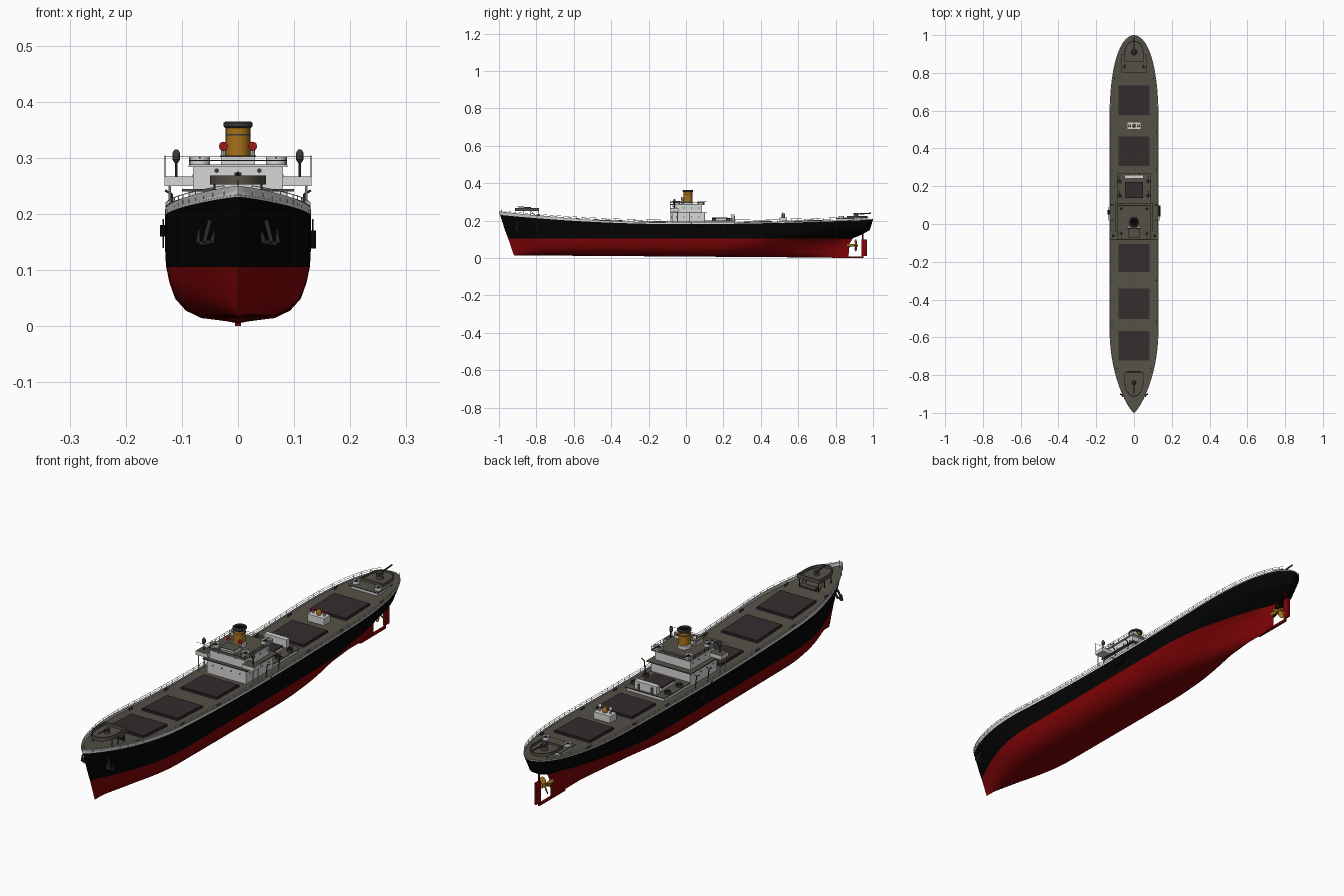
import bpy, bmesh, math
from mathutils import Vector, Matrix

if "Cube" in bpy.data.objects:
    bpy.data.objects.remove(bpy.data.objects["Cube"])
pi = math.pi

def material(name, rgb):
    m = bpy.data.materials.new(name)
    m.diffuse_color = (*rgb, 1)
    m.use_nodes = True
    m.node_tree.nodes["Principled BSDF"].inputs["Base Color"].default_value = m.diffuse_color
    return m
RED = material("hull_red", (.22, .0012, .0018))
BLACK = material("hull_black", (.0012, .0012, .0012))
WHITE = material("white_paint", (.68, .68, .68))
DECK = material("deck_grey", (.09, .082, .063))
HATCH = material("hatch_brown", (.034, .025, .027))
GOLD = material("buff_gold", (.4, .17, .01))
METAL = material("dark_metal", (.045, .043, .038))
VENT = material("vent_red", (.3, .008, .008))

# ---------- helpers: each named part collects geometry in one bmesh ----------
parts = {}
def part(name, mat):
    return parts.setdefault(name, (bmesh.new(), [mat]))[0]

def sheer(y):
    return .178 + (.05 if y < 0 else .02) * y * y
def deck_z(y):
    return sheer(y) + .006
def shape(y, y0, y1, B, Lb, pb, Ls, ps):
    a = min(max((y - y0) / Lb, 0), 1) ** pb
    c = min(max((y1 - y) / Ls, 0), 1) ** ps
    return B * math.sin(pi / 2 * a) * math.sin(pi / 2 * c)
def deck_w(y):
    return shape(y, -1, 1, .13, .45, .75, .45, .5)

def box(name, mat, x0, x1, y0, y1, z0, z1, follow=False):
    M = Matrix.Translation(((x0+x1)/2, (y0+y1)/2, (z0+z1)/2)) @ Matrix.Diagonal((x1-x0, y1-y0, z1-z0, 1))
    vs = bmesh.ops.create_cube(part(name, mat), size=1, matrix=M)["verts"]
    if follow:  # sit on the curved deck
        for v in vs:
            v.co.z += deck_z(v.co.y)

def rod(name, mat, p, q, r, r2=None, n=8):
    p, q = Vector(p), Vector(q)
    d = q - p
    M = Matrix.Translation((p+q)/2) @ d.to_track_quat('Z', 'Y').to_matrix().to_4x4()
    bmesh.ops.create_cone(part(name, mat), cap_ends=True, segments=n, radius1=r,
                          radius2=r if r2 is None else r2, depth=d.length, matrix=M)

def rings(name, mat, loops):
    bm = part(name, mat)
    L = [[bm.verts.new(c) for c in lp] for lp in loops]
    n = len(L[0])
    for a, b in zip(L, L[1:]):
        for i in range(n):
            bm.faces.new((a[i], a[(i+1) % n], b[(i+1) % n], b[i]))
    bm.faces.new(L[0]); bm.faces.new(L[-1])

def lathe(name, mat, cx, cy, prof, n=20, sy=1):
    rings(name, mat, [[(cx + r*math.cos(2*pi*i/n), cy + sy*r*math.sin(2*pi*i/n), z) for i in range(n)] for r, z in prof])

def tub(name, mat, pts, cy, z0, z1):  # walled platform from an outline
    k = .93
    inner = [(x*k, cy + (y-cy)*k) for x, y in pts]
    rings(name, mat, [[(*p, z) for p in o] for o, z in ((pts, z0), (pts, z1), (inner, z1), (inner, z0+.004))])

def gun(name, x, y, z, dy, L):
    lathe(name, METAL, x, y, [(L*.2, z), (L*.1, z+L*.2)], 10)
    box(name, METAL, x-L*.1, x+L*.1, y-L*.17, y+L*.17, z+L*.15, z+L*.3)
    rod(name, METAL, (x, y, z+L*.23), (x, y+dy*L, z+L*.3), L*.05, L*.035)

# ---------- hull: lofted waterlines, then bulwark and deck ----------
# (height, half breadth, start, end, bow length, bow power, stern length, stern power, colour slot above)
up = lambda d: (lambda y: sheer(y) + d(y))
low = lambda z: (lambda y: z + (.008 - .007*y) * (1 - z/.105))
D = (-1, 1, .45, .75, .45, .5)
bul = up(lambda y: .011 + (.011*y*y if y < 0 else 0))
levels = [
    (low(0), 0, -.92, .87, .4, 1, .75, 1.6, 0),
    (low(.008), .066, -.922, .87, .42, 1.1, .75, 1.6, 0),
    (low(.022), .093, -.927, .87, .42, 1.05, .75, 1.5, 0),
    (low(.045), .112, -.933, .872, .42, 1, .7, 1.4, 0),
    (low(.075), .122, -.942, .875, .42, 1, .62, 1.25, 0),
    (low(.105), .128, -.951, .89, .43, .95, .55, 1, 1),
    (lambda y: .125, .1295, -.959, .94, .44, .9, .5, .75, 1),
    (lambda y: .15, .13, -.968, .983, .45, .86, .47, .6, 1),
    (up(lambda y: .003 if y < 0 else .003 + .004*y), .13, -.994, 1, .45, .77, .45, .5, 2),
    (bul, .13, *D, 2), (bul, -.13, *D, 2),
    (deck_z, -.13, *D, 3), (deck_z, 0, *D, 3)]
bm = bmesh.new()
N = 64
for s in (-1, 1):
    prev = None
    for zf, B, y0, y1, Lb, pb, Ls, ps, slot in levels:
        row = []
        for i in range(N + 1):
            y = y0 + (y1 - y0) * (.5 - .5*math.cos(pi*i/N))
            w = shape(y, y0, y1, abs(B), Lb, pb, Ls, ps)
            if B < 0:  # inner face of the bulwark
                w = max(w - .003, 0)
            row.append(bm.verts.new((s*w, y, zf(y))))
        if prev:
            for i in range(N):
                bm.faces.new((prev[i], prev[i+1], row[i+1], row[i])).material_index = pslot
        prev, pslot = row, slot
bmesh.ops.remove_doubles(bm, verts=bm.verts, dist=1e-5)
parts["hull"] = (bm, [RED, BLACK, WHITE, DECK])

# ---------- stern gear ----------
box("keel_shoe", RED, -.005, .005, .78, .945, 0, .008)
box("rudder", RED, -.004, .004, .937, .968, .012, .1)
rod("rudder_stock", RED, (0, .945, .0), (0, .945, .14), .004)
rod("propeller_hub", GOLD, (0, .86, .068), (0, .92, .068), .009, .005, 12)
for k in range(4):
    M = (Matrix.Translation((0, .908, .068)) @ Matrix.Rotation(k*pi/2 + .4, 4, 'Y') @ Matrix.Translation((0, 0, .018))
         @ Matrix.Rotation(.6, 4, 'Z') @ Matrix.Diagonal((.011, .002, .017, 1)))
    bmesh.ops.create_uvsphere(part("propeller_blades", GOLD), u_segments=10, v_segments=8, radius=1, matrix=M)

# ---------- cargo hatches ----------
for y0, y1, w in ((.58, .73, .078), (.31, .46, .078), (-.25, -.11, .078), (-.5, -.345, .078), (-.72, -.57, .078)):
    box("hatch_coamings", HATCH, -w-.003, w+.003, y0-.003, y1+.003, -.004, .007, True)
    box("hatch_covers", HATCH, -w, w, y0, y1, 0, .0095, True)

# ---------- midship house ----------
box("lower_house", WHITE, -.088, .088, -.075, .1, .178, .24)
box("boat_deck", DECK, -.1, .1, -.085, .112, .24, .244)
box("upper_house", WHITE, -.08, .08, -.07, .085, .244, .284)
box("bridge_deck", WHITE, -.088, .088, -.085, .1, .284, .287)
box("bridge_deck_floor", DECK, -.0875, .0875, -.0845, .0995, .286, .288)
box("wheelhouse", WHITE, -.03, .03, -.07, -.025, .288, .302)
box("wheelhouse_roof", DECK, -.032, .032, -.073, -.022, .302, .304)
box("aft_base", WHITE, -.085, .085, .1, .262, .178, .198)
box("aft_deck", DECK, -.09, .09, .1, .268, .198, .201)
box("middle_hatch_trunk", WHITE, -.047, .047, .138, .222, .2, .212)
box("middle_hatch_cover", HATCH, -.047, .047, .138, .222, .212, .217)
box("aft_cabin", WHITE, -.05, .05, .24, .26, .2, .234)
for s in (-1, 1):
    box("bridge_wings", WHITE, *sorted((s*.078, s*.131)), -.085, -.04, .25, .266)
    box("wing_floors", DECK, *sorted((s*.08, s*.129)), -.083, -.042, .2655, .267)
    for y in (-.08, -.045):
        rod("wing_posts", WHITE, (s*.122, y, .185), (s*.122, y, .252), .0022)
    rod("signal_lamps", METAL, (s*.11, -.062, .266), (s*.11, -.062, .296), .002)
    lathe("signal_lamps", METAL, s*.11, -.062, [(.003, .291), (.007, .297), (.007, .308), (.003, .315)], 10)
    for y in (-.05, .08):  # gun tubs at bridge corners
        lathe("bridge_gun_tubs", WHITE, s*.068, y, [(.018, .287), (.018, .301), (.0165, .301), (.0165, .29)])
        lathe("tub_floors", DECK, s*.068, y, [(.0165, .289), (.0165, .2915)])
        gun("light_guns", s*.068, y, .2915, -1 if y < 0 else 1, .03)
    for y in (.15, .225):
        lathe("aft_gun_tubs", METAL, s*.075, y, [(.012, .2), (.012, .212), (.0105, .212), (.0105, .203)], 14)
        gun("light_guns", s*.075, y, .206, 1, .026)
    # portholes and doors
    for x in (.038,):
        rod("portholes", METAL, (s*x, -.068, .277), (s*x, -.0715, .277), .004, n=12)
    for x in (.02, .06):
        rod("portholes", METAL, (s*x, -.07, .22), (s*x, -.0765, .22), .003, n=12)
    for y in (-.05, -.01, .03, .07):
        rod("portholes", METAL, (s*.07, y, .22), (s*.0895, y, .22), .003, n=12)
        rod("portholes", METAL, (s*.07, y, .267), (s*.0815, y, .267), .003, n=12)
    box("doors", METAL, s*.03-.006, s*.03+.006, .25, .2615, .203, .226)
    # davits
    for y in (.02, .1):
        rod("davits", METAL, (s*.112, y, .185), (s*.118, y, .235), .002)
        rod("davits", METAL, (s*.118, y, .235), (s*.13, y, .242), .002)
    # bridge railing
    for z in (.295, .302):
        rod("bridge_rails", METAL, (s*.087, -.084, z), (s*.087, .099, z), .0007, n=5)
        rod("bridge_rails", METAL, (s*.087, -.084, z), (0, -.084, z), .0007, n=5)
        rod("bridge_rails", METAL, (s*.087, .099, z), (0, .099, z), .0007, n=5)
    rod("bridge_rails", METAL, (s*.13, -.084, .302), (s*.087, -.084, .302), .0007, n=5)
    rod("bridge_rails", METAL, (s*.13, -.084, .26), (s*.13, -.084, .304), .0007, n=5)
    for i in range(7):
        rod("bridge_rails", METAL, (s*.087, -.084+i*.0305, .287), (s*.087, -.084+i*.0305, .302), .0007, n=5)
    # anchors
    rod("anchors", METAL, (s*.05, -.9, .188), (s*.06, -.912, .15), .004)
    rod("anchors", METAL, (s*.048, -.912, .15), (s*.068, -.902, .147), .004)
    for d in (-.011, .013):
        rod("anchors", METAL, (s*.058+s*d, -.908+.006*(d > 0), .148), (s*.054+s*d*1.2, -.9, .172), .0045, .002)
    # mooring bollards
    for y in (-.78, -.53, -.3, .28, .49, .77):
        for d in (0, .014):
            rod("bollards", METAL, (s*(deck_w(y)-.013), y+d, deck_z(y)-.003), (s*(deck_w(y)-.013), y+d, deck_z(y)+.008), .003)
# gangway and side float
box("side_float", BLACK, .128, .139, .04, .098, .138, .17)
box("small_side_float", BLACK, -.139, -.128, .05, .075, .16, .18)
for s in (-1, 1):
    rod("gangways", METAL, (s*.133, .02, .19), (s*.133, .09, .14), .0015)

# ---------- funnel and ventilators ----------
lathe("funnel_base", WHITE, 0, .01, [(.026, .286), (.026, .3), (.022, .303)])
lathe("funnel", GOLD, 0, .01, [(.022, .3), (.022, .355)], 24, 1.1)
lathe("funnel_cap", METAL, 0, .01, [(.023, .353), (.026, .356), (.026, .362), (.022, .365), (.019, .365), (.018, .356)], 24, 1.1)
lathe("funnel_throat", BLACK, 0, .01, [(.0185, .355), (.0185, .358)], 24, 1.1)
lathe("funnel_band", METAL, 0, .01, [(.0226, .34), (.0226, .342)], 24, 1.1)
def cowl(x, y, z, h, r):
    rod("vent_pipes", WHITE, (x, y, z), (x, y, z+h), r*.6, n=10)
    rod("vent_cowl_backs", WHITE, (x, y+r*.8, z+h), (x, y-r*.8, z+h+r*.2), r*.6, r, 12)
    rod("vent_cowls", VENT, (x, y-r*.5, z+h+r*.15), (x, y-r*.95, z+h+r*.22), r, r, 12)
for s in (-1, 1):
    cowl(s*.026, -.018, .287, .032, .008)

# ---------- aft winch house ----------
zh = deck_z(.52)
box("winch_house", WHITE, -.037, .037, .5, .54, zh-.003, zh+.028)
lathe("winch_house_mast", GOLD, 0, .52, [(.009, zh+.028), (.009, zh+.045), (.006, zh+.05)], 12)
for s in (-1, 1):
    cowl(s*.024, .52, zh+.028, .018, .007)

# ---------- bow gun platform ----------
front = [(.05, -.785)] + [(.05*math.cos(a*pi/12), -.84-.075*math.sin(a*pi/12)) for a in range(13)] + [(-.05, -.785)]
tub("bow_gun_platform", DECK, front, -.845, .252, .268)
gun("bow_gun", 0, -.84, .256, -1, .06)
for s in (-1, 1):
    for y in (-.79, -.83, -.87):
        rod("platform_legs", METAL, (s*.042, y, .205), (s*.042, y, .254), .002)
    rod("platform_legs", METAL, (s*.042, -.79, .21), (s*.042, -.83, .253), .0015)
rod("windlass", METAL, (-.035, -.79, .226), (.035, -.79, .226), .009, n=12)
rod("jackstaff", METAL, (0, -.985, .23), (0, -.985, .26), .001)

# ---------- stern house and gun platform ----------
box("stern_house", WHITE, -.06, .06, .81, .9, .185, .21)
box("stern_house_roof", DECK, -.066, .066, .803, .9, .21, .213)
back = [(.05, .86)] + [(.05*math.cos(a*pi/12), .91+.06*math.sin(a*pi/12)) for a in range(13)] + [(-.05, .86)]
tub("stern_gun_platform", DECK, back, .91, .212, .224)
gun("stern_gun", 0, .91, .216, 1, .08)
for s in (-1, 1):
    lathe("stern_tubs", WHITE, s*.05, .83, [(.014, .212), (.014, .226), (.0125, .226), (.0125, .216)], 14)
    lathe("tub_floors", DECK, s*.05, .83, [(.0125, .215), (.0125, .2175)], 14)
    gun("light_guns", s*.05, .83, .2175, 1, .026)
    rod("platform_legs", METAL, (s*.035, .94, .19), (s*.035, .94, .215), .002)

# ---------- deck railing ----------
for s in (-1, 1):
    pts = [(s*(deck_w(y)-.0015), y, sheer(y)) for y in [-.97 + 1.95*i/56 for i in range(57)]]
    for a, b in zip(pts, pts[1:]):
        for h in (.018, .025):
            rod("deck_rails", WHITE, (a[0], a[1], a[2]+h), (b[0], b[1], b[2]+h), .0008, n=5)
        rod("deck_rails", WHITE, (a[0], a[1], a[2]+.008), (a[0], a[1], a[2]+.025), .0008, n=5)

# ---------- turn every part into an object ----------
for name, (bm, mats) in parts.items():
    bmesh.ops.recalc_face_normals(bm, faces=bm.faces)
    for f in bm.faces:
        f.smooth = True
    me = bpy.data.meshes.new(name)
    bm.to_mesh(me)
    bm.free()
    for m in mats:
        me.materials.append(m)
    me.set_sharp_from_angle(angle=math.radians(32))
    bpy.context.collection.objects.link(bpy.data.objects.new(name, me))
